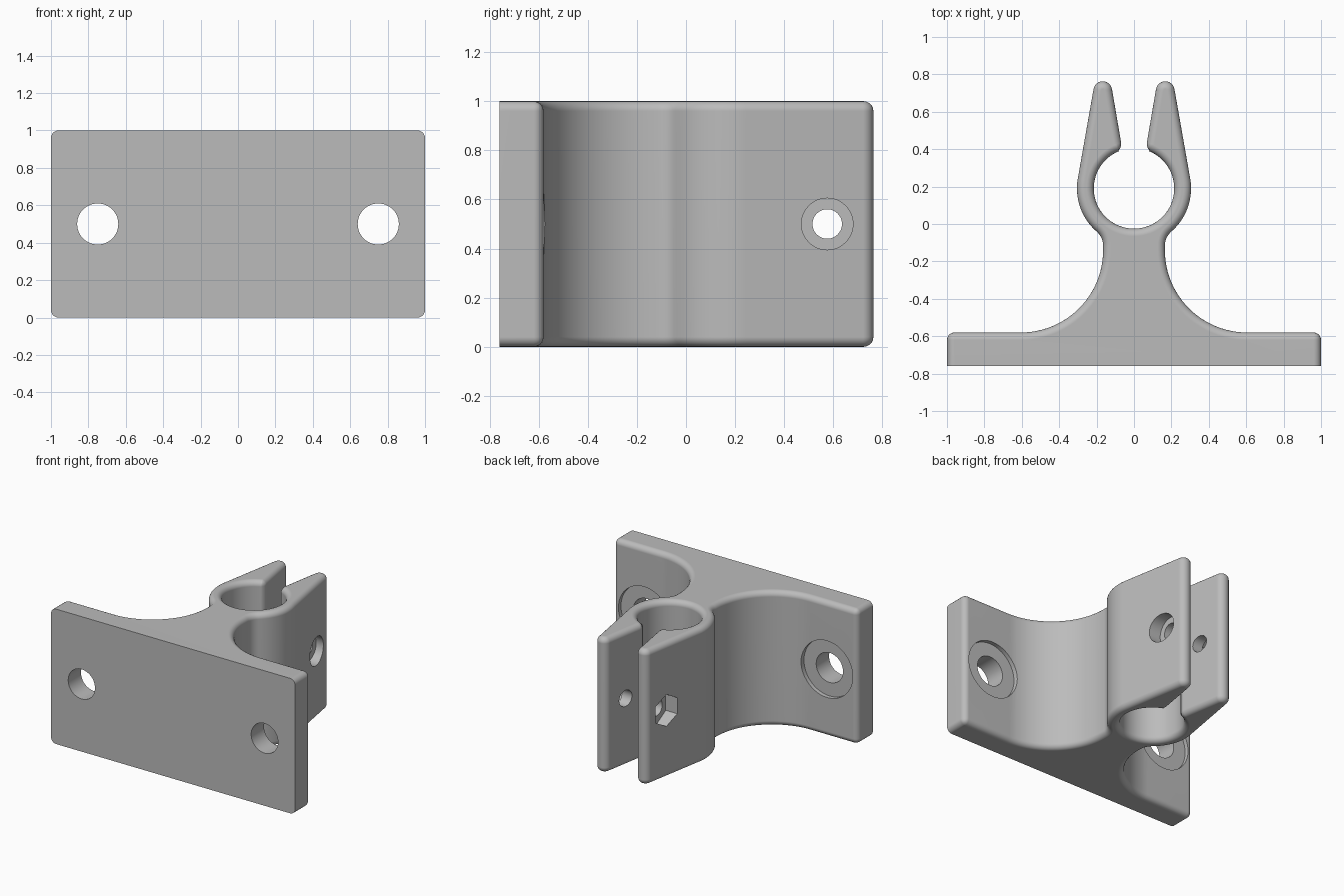
import bpy, bmesh, math
from mathutils import Vector, Matrix

cube = bpy.data.objects.get("Cube")
if cube:
    bpy.data.objects.remove(cube, do_unlink=True)

GREY = (0.5, 0.5, 0.5, 1)
mat = bpy.data.materials.new("plain grey")
mat.use_nodes = True
mat.diffuse_color = GREY
mat.node_tree.nodes["Principled BSDF"].inputs["Base Color"].default_value = GREY

BACK, STEP, FILLET = -0.76, -0.58, 0.04
RING_Y, BORE, OUTER = 0.19, 0.215, 0.305


def arc(cx, cy, r, start, end, n):
    """Points along an arc, angles in degrees."""
    angles = [math.radians(start + (end - start) * i / n) for i in range(n + 1)]
    return [(cx + r * math.cos(a), cy + r * math.sin(a)) for a in angles]


def add_object(name, bm):
    mesh = bpy.data.meshes.new(name)
    bm.to_mesh(mesh)
    bm.free()
    mesh.materials.append(mat)
    ob = bpy.data.objects.new(name, mesh)
    bpy.context.collection.objects.link(ob)
    return ob


# Half outline: plate end, sweeping flank, neck, ring, arm, lip and bore
plate_corner, lip = (1, STEP), (0.062, 0.396)
neck_r, neck_x = 0.1, 0.165
neck_cx = neck_x + neck_r
neck_cy = RING_Y - math.sqrt((OUTER + neck_r) ** 2 - neck_cx ** 2)
join = math.degrees(math.atan2(RING_Y - neck_cy, neck_cx))
lip_angle = math.degrees(math.atan2(lip[1] - RING_Y, lip[0]))
flank_r = 0.44
half = [(1, BACK), plate_corner]
half += arc(neck_x + flank_r, STEP + flank_r, flank_r, 270, 180, 24)
half += arc(neck_cx, neck_cy, neck_r, 180, 180 - join, 8)
half += arc(0, RING_Y, OUTER, -join, 10, 14)[1:]
half += arc(0.167, 0.713, 0.05, 10, 170, 12)
half += [lip] + arc(0, RING_Y, BORE, lip_angle, -90, 32)[1:]
outline = half + [(-x, y) for x, y in reversed(half[:-1])]

# Extrude the outline and round every edge except those of the flat mounting face
bm = bmesh.new()
base = bm.faces.new([bm.verts.new((x, y, 0)) for x, y in outline])
up = bmesh.ops.extrude_face_region(bm, geom=[base])["geom"]
bmesh.ops.translate(bm, vec=(0, 0, 1), verts=[v for v in up if isinstance(v, bmesh.types.BMVert)])
bmesh.ops.recalc_face_normals(bm, faces=bm.faces)


def is_rounded(edge):
    a, b = (v.co for v in edge.verts)
    if abs(a.z - b.z) < 0.5:
        return max(a.y, b.y) > BACK + 0.01
    return any((Vector((abs(a.x), a.y)) - Vector(c)).length < 0.001 for c in (plate_corner, lip))


bmesh.ops.bevel(bm, geom=[e for e in bm.edges if is_rounded(e)], offset=FILLET,
                offset_type='OFFSET', segments=5, profile=0.5, affect='EDGES',
                clamp_overlap=False)
bracket = add_object("clamp_bracket", bm)


# Screw holes and recesses
def cutter(name, axis, center, radius, length, sides=48):
    bm = bmesh.new()
    turn = Matrix.Rotation(math.pi / 2, 4, 'Y' if axis == 'X' else 'X')
    spin = Matrix.Rotation(math.pi / 2 if axis == 'X' else 0, 4, 'Z')
    bmesh.ops.create_cone(bm, cap_ends=True, segments=sides, radius1=radius, radius2=radius,
                          depth=length, matrix=Matrix.Translation(center) @ turn @ spin)
    ob = add_object(name, bm)
    ob.hide_render = True
    return ob


SCREW_Y, SEAT_X, SEAT_Y = 0.575, 0.165, STEP - 0.03
cutters = [cutter("clamp_screw_hole", 'X', (0, SCREW_Y, 0.5), 0.06, 1),
           cutter("screw_head_recess", 'X', (SEAT_X + 0.2, SCREW_Y, 0.5), 0.105, 0.4),
           cutter("nut_recess", 'X', (-SEAT_X - 0.2, SCREW_Y, 0.5), 0.118, 0.4, 6)]
for side in (-1, 1):
    cutters.append(cutter("mounting_hole", 'Y', (side * 0.75, BACK, 0.5), 0.11, 0.6))
    cutters.append(cutter("washer_recess", 'Y', (side * 0.75, SEAT_Y + 0.1, 0.5), 0.21, 0.2))

for c in cutters:
    mod = bracket.modifiers.new(c.name, 'BOOLEAN')
    mod.operation, mod.solver, mod.object = 'DIFFERENCE', 'EXACT', c

# Bake the cuts, then smooth the rounded faces
bpy.context.view_layer.update()
graph = bpy.context.evaluated_depsgraph_get()
cut_mesh = bpy.data.meshes.new_from_object(bracket.evaluated_get(graph))
bracket.modifiers.clear()
bracket.data = cut_mesh
for c in cutters:
    bpy.data.objects.remove(c, do_unlink=True)
bpy.ops.object.select_all(action='DESELECT')
bracket.select_set(True)
bpy.context.view_layer.objects.active = bracket
bpy.ops.object.shade_smooth_by_angle(angle=math.radians(30))
normals = bracket.modifiers.new("even shading", 'WEIGHTED_NORMAL')
normals.keep_sharp = True
